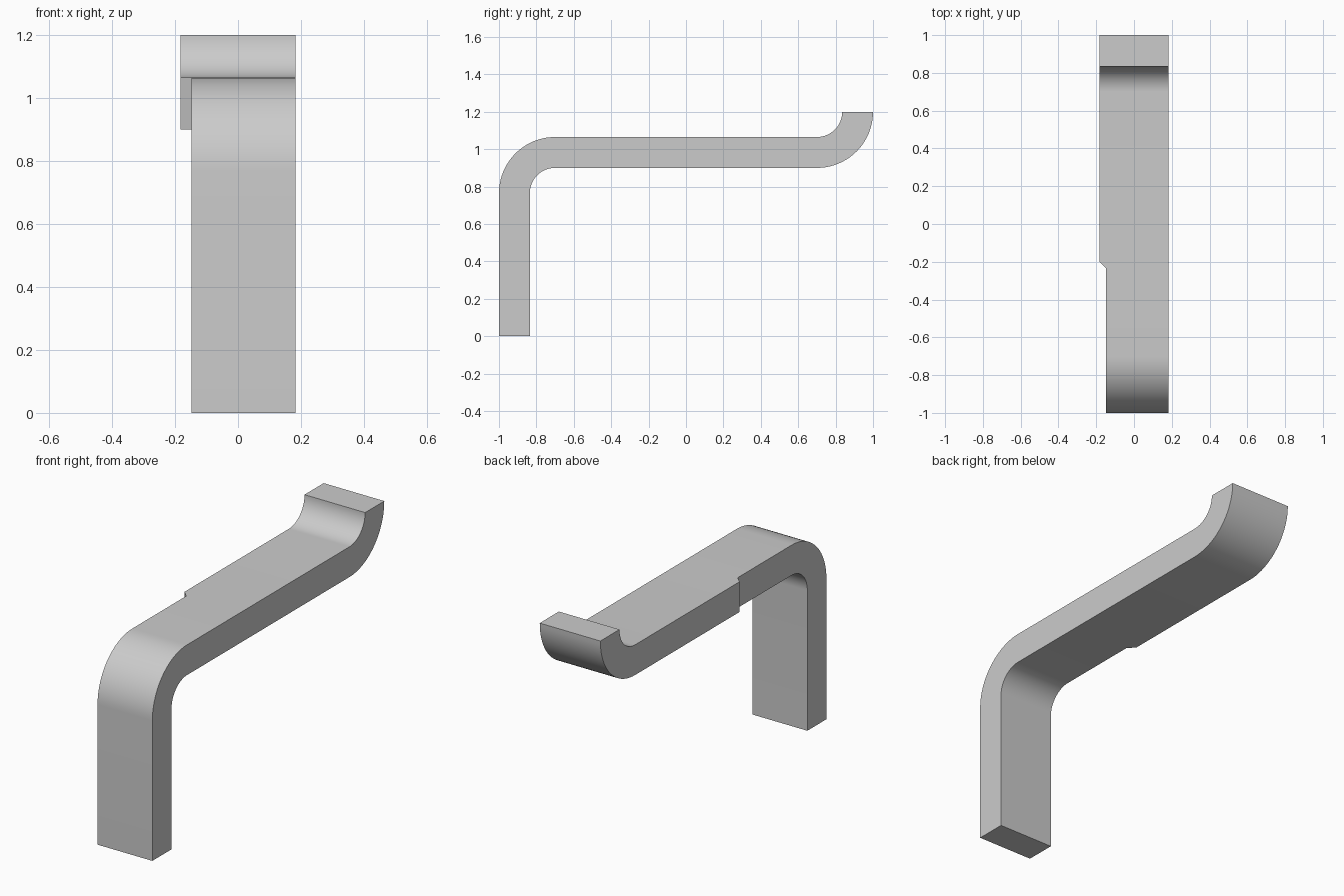
import bpy
import bmesh
from math import cos, sin, pi, radians

cube = bpy.data.objects.get("Cube")
if cube:
    bpy.data.objects.remove(cube, do_unlink=True)

HALF_WIDTH = 0.183
NARROW = -0.148            # right edge of the slimmer front portion
R_OUT, R_IN = 0.30, 0.135  # bend radii
BEND_Y = 0.70
LOW_Z, TOP_Z = 0.765, 1.20  # centres of the front and rear bends
STEPS = 20


def bend(cy, cz, start, end, upper_radius, lower_radius, x_right):
    """Cross-section stations (upper point, lower point, right edge) round a bend."""
    stations = []
    for i in range(STEPS + 1):
        a = start + (end - start) * i / STEPS
        upper, lower = [(cy + r * cos(a), cz + r * sin(a))
                        for r in (upper_radius, lower_radius)]
        stations.append((upper, lower, x_right))
    return stations


def beam(y, x_right):
    return ((y, LOW_Z + R_OUT), (y, LOW_Z + R_IN), x_right)


# Stations from the foot, over the bend, along the arm, to the upturned tip
stations = [((-BEND_Y - R_OUT, 0), (-BEND_Y - R_IN, 0), NARROW)]
stations += bend(-BEND_Y, LOW_Z, pi, pi / 2, R_OUT, R_IN, NARROW)
stations += [beam(-0.235, NARROW), beam(-0.20, -HALF_WIDTH)]
stations += bend(BEND_Y, TOP_Z, -pi / 2, 0, R_IN, R_OUT, -HALF_WIDTH)

# Loft the stations into one solid bar
bm = bmesh.new()
rings = []
for (uy, uz), (ly, lz), xr in stations:
    corners = [(xr, uy, uz), (HALF_WIDTH, uy, uz),
               (HALF_WIDTH, ly, lz), (xr, ly, lz)]
    rings.append([bm.verts.new(c) for c in corners])
for a, b in zip(rings, rings[1:]):
    for i in range(4):
        j = (i + 1) % 4
        bm.faces.new((a[i], a[j], b[j], b[i]))
bm.faces.new(rings[0])
bm.faces.new(rings[-1])
bmesh.ops.recalc_face_normals(bm, faces=bm.faces)

mesh = bpy.data.meshes.new("hook_bar")
bm.to_mesh(mesh)
bm.free()
hook_bar = bpy.data.objects.new("hook_bar", mesh)
bpy.context.collection.objects.link(hook_bar)

# Plain grey material
grey = bpy.data.materials.new("plain grey")
grey.use_nodes = True
colour = (0.6, 0.6, 0.6, 1)
grey.diffuse_color = colour
grey.node_tree.nodes["Principled BSDF"].inputs["Base Color"].default_value = colour
mesh.materials.append(grey)

# Smooth bends with crisp edges
bpy.ops.object.select_all(action="DESELECT")
hook_bar.select_set(True)
bpy.context.view_layer.objects.active = hook_bar
bpy.ops.object.shade_smooth_by_angle(angle=radians(30))
